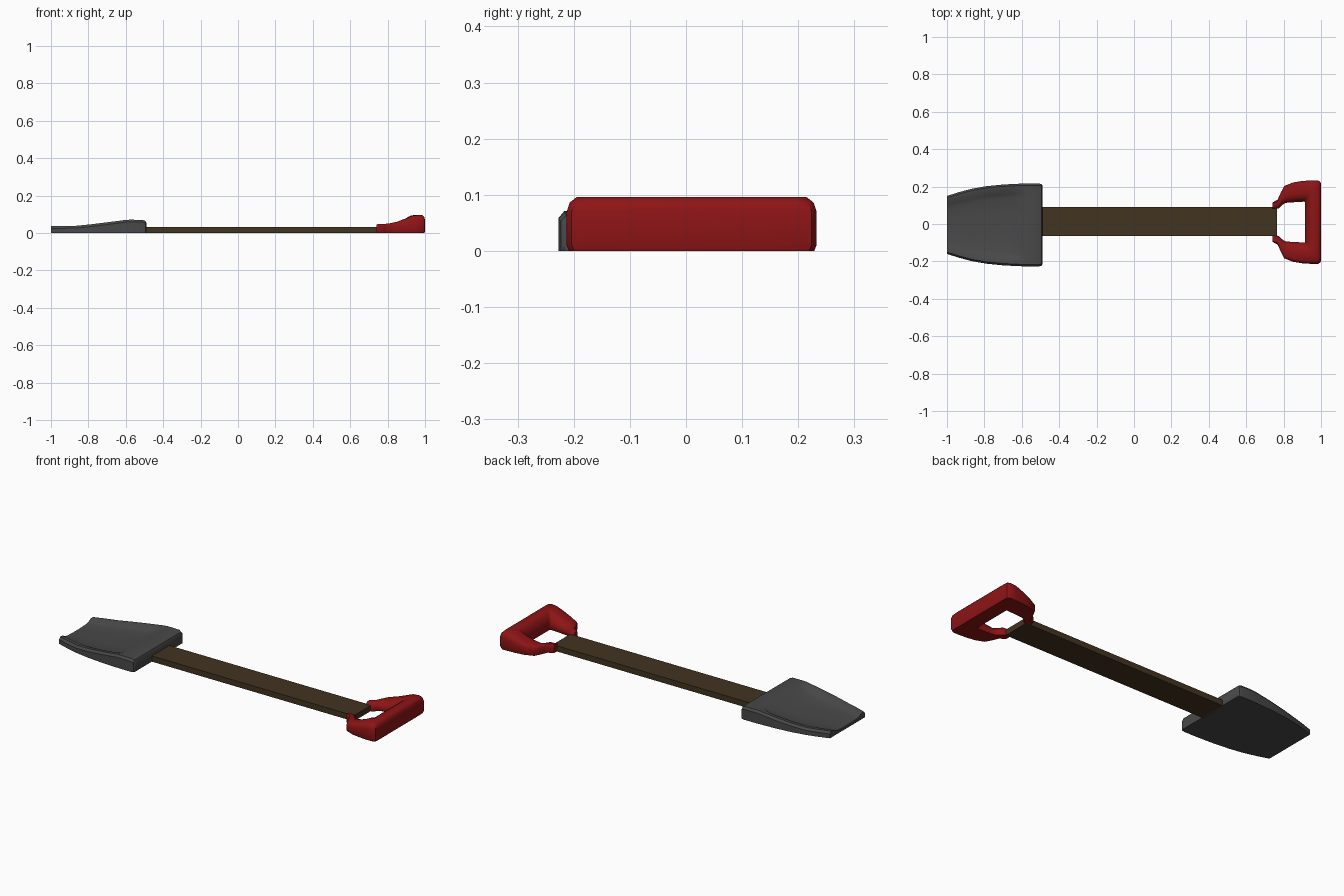
import bpy, bmesh

if "Cube" in bpy.data.objects:
    bpy.data.objects.remove(bpy.data.objects["Cube"])


def paint(obj, name, rgb):
    mat = bpy.data.materials.new(name)
    mat.diffuse_color = (*rgb, 1)
    mat.use_nodes = True
    mat.node_tree.nodes["Principled BSDF"].inputs["Base Color"].default_value = mat.diffuse_color
    obj.data.materials.append(mat)


def loft(name, rings, y_centre, cap_start, cap_end, closed=True):
    """Skin a list of equal-length closed cross-sections."""
    bm = bmesh.new()
    rows = [[bm.verts.new(p) for p in ring] for ring in rings]
    n = len(rows[0])
    for a, b in zip(rows, rows[1:]):
        for i in range(n):
            j = (i + 1) % n
            bm.faces.new((a[i], a[j], b[j], b[i]))
    if cap_start:
        bm.faces.new(rows[0])
    if cap_end:
        bm.faces.new(rows[-1])
    bmesh.ops.recalc_face_normals(bm, faces=bm.faces)
    me = bpy.data.meshes.new(name)
    bm.to_mesh(me)
    bm.free()
    obj = bpy.data.objects.new(name, me)
    bpy.context.collection.objects.link(obj)
    obj.location.y = y_centre
    return obj


def smooth(obj, angle=0.6):
    bpy.ops.object.select_all(action='DESELECT')
    obj.select_set(True)
    bpy.context.view_layer.objects.active = obj
    bpy.ops.object.shade_smooth_by_angle(angle=angle)


# Blade: flat underside, raised rim and a scoop open at the tip
# station: x, half width, rim height, scoop half width, floor height
stations = [
    (-1.00, 0.155, 0.036, 0.085, 0.017),
    (-0.94, 0.174, 0.037, 0.100, 0.018),
    (-0.87, 0.193, 0.038, 0.115, 0.020),
    (-0.79, 0.207, 0.046, 0.130, 0.023),
    (-0.70, 0.216, 0.057, 0.140, 0.030),
    (-0.645, 0.219, 0.064, 0.145, 0.040),
    (-0.60, 0.221, 0.070, 0.150, 0.062),
    (-0.575, 0.222, 0.071, 0.155, 0.069),
    (-0.51, 0.222, 0.070, 0.155, 0.070),
    (-0.495, 0.218, 0.064, 0.155, 0.064),
    (-0.49, 0.212, 0.055, 0.155, 0.055),
]
rings = []
for x, w, rim, sw, fl in stations:
    half = [(w, 0), (w, rim - 0.012), (w - 0.010, rim), (w - 0.030, rim - 0.001),
            ((w - 0.030 + sw) / 2, fl + 0.38 * (rim - fl)), (sw, fl + 0.1 * (rim - fl)), (sw * 0.4, fl)]
    section = half + [(-y, z) for y, z in reversed(half)]
    rings.append([(x, y, z) for y, z in section])
blade = loft("blade", rings, -0.005, True, True)
paint(blade, "dark_steel", (0.065, 0.065, 0.065))
smooth(blade)

# Shaft: plain flat plank
bpy.ops.mesh.primitive_cube_add(size=1, location=(0.13, 0.0125, 0.016))
shaft = bpy.context.object
shaft.name = "shaft"
shaft.scale = (1.27, 0.155, 0.032)
paint(shaft, "dark_wood", (0.055, 0.033, 0.015))

# Handle: half a D-grip swept from shaft to grip centre, then mirrored
# station: outer x, y, inner x, y, height
grip = [
    (0.740, 0.105, 0.740, 0.068, 0.046),
    (0.768, 0.120, 0.775, 0.074, 0.049),
    (0.785, 0.158, 0.790, 0.090, 0.049),
    (0.803, 0.193, 0.810, 0.103, 0.050),
    (0.850, 0.212, 0.850, 0.106, 0.060),
    (0.900, 0.220, 0.890, 0.108, 0.077),
    (0.945, 0.223, 0.910, 0.110, 0.093),
    (0.985, 0.223, 0.913, 0.108, 0.096),
    (0.998, 0.214, 0.914, 0.105, 0.096),
    (1.000, 0.195, 0.915, 0.095, 0.096),
    (1.000, 0.000, 0.915, 0.000, 0.096),
]
# cross-section: fraction from outer to inner edge, fraction of height
profile = [(0.04, 0), (0, 0.12), (0, 0.72), (0.05, 0.90), (0.16, 1.0),
           (0.60, 1.0), (0.80, 0.90), (1, 0.55), (1, 0.12), (0.95, 0)]
rings = [[(ox + (ix - ox) * t, oy + (iy - oy) * t, h * z) for t, z in profile]
         for ox, oy, ix, iy, h in grip]
handle = loft("handle", rings, 0.010, True, False)
mirror = handle.modifiers.new("mirror", 'MIRROR')
mirror.use_axis = (False, True, False)
mirror.use_clip = True
paint(handle, "red_grip", (0.27, 0.007, 0.008))
smooth(handle, 0.8)
